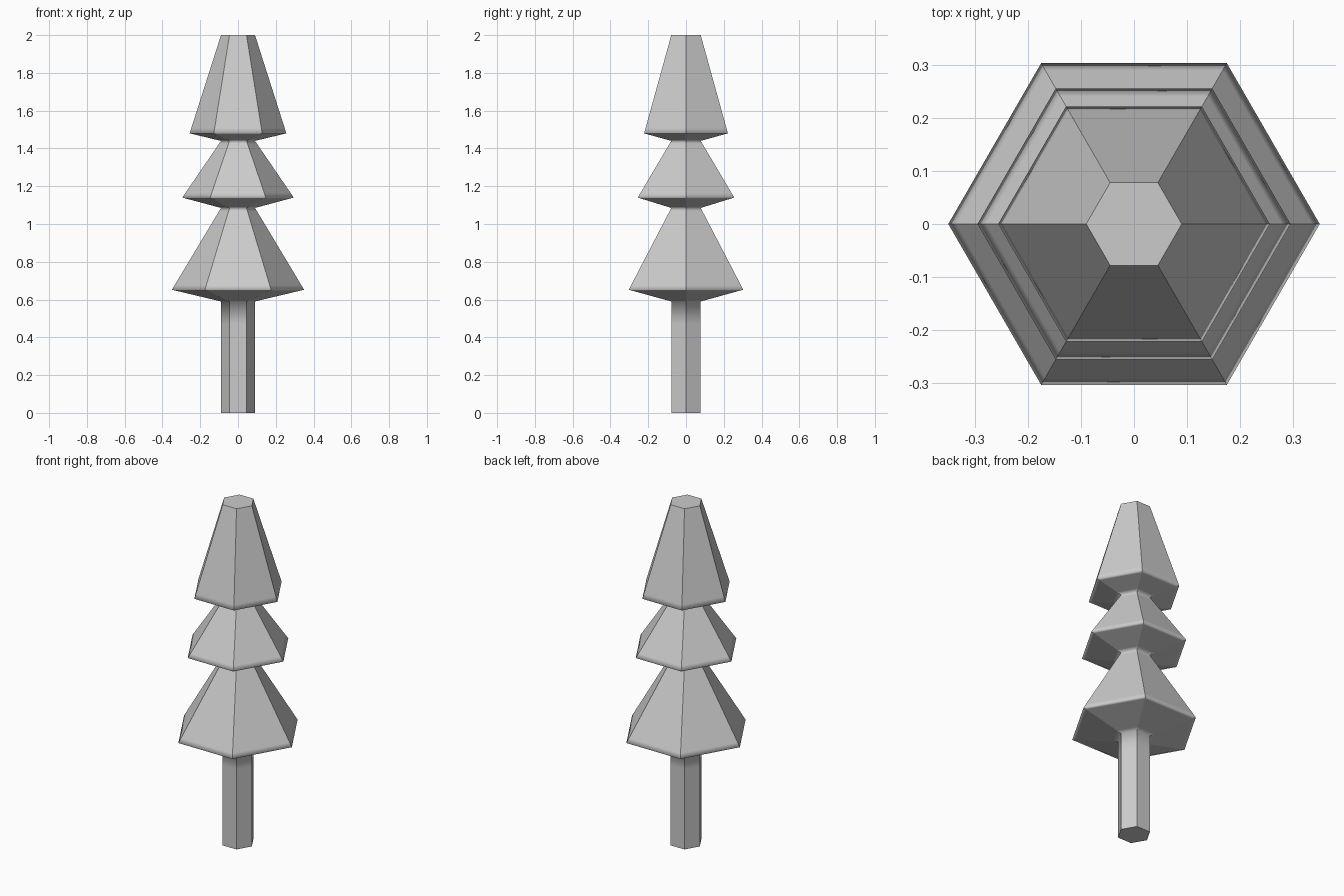
import bpy, bmesh, math

if "Cube" in bpy.data.objects:
    bpy.data.objects.remove(bpy.data.objects["Cube"])

SIDES = 6
NECK = 0.09

# Tiers: lower neck z, rim radius, rim z
tiers = [(0.59, 0.35, 0.652), (1.085, 0.295, 1.14), (1.44, 0.256, 1.48)]

# Silhouette from the trunk foot to the flat top
corners = [(NECK, 0.0)]
for neck_z, rim_r, rim_z in tiers:
    corners += [(NECK, neck_z), (rim_r, rim_z)]
corners.append((NECK, 2.0))


def toward(a, b, dist):
    t = dist / math.dist(a, b)
    return tuple(p + (q - p) * t for p, q in zip(a, b))


# Support loops keep the shading blend close to each rim and neck
profile = [corners[0], (NECK, 0.47)]
for i in range(1, len(corners) - 1):
    here, nxt = corners[i], corners[i + 1]
    profile += [here, toward(here, nxt, 0.03), toward(nxt, here, 0.02)]
profile[-1] = corners[-1]

# Six-sided body
bm = bmesh.new()
rings = []
for r, z in profile:
    ring = []
    for k in range(SIDES):
        a = math.tau * k / SIDES
        ring.append(bm.verts.new((r * math.cos(a), r * math.sin(a), z)))
    rings.append(ring)
for lo, hi in zip(rings, rings[1:]):
    for k in range(SIDES):
        n = (k + 1) % SIDES
        bm.faces.new((lo[k], lo[n], hi[n], hi[k]))

# Flat foot and top
bm.faces.new(rings[0][::-1])
bm.faces.new(rings[-1])

# Smooth along the height, crisp at the corner ridges and caps
for f in bm.faces:
    f.smooth = True
caps = {rings[0][0].co.z, rings[-1][0].co.z}
for e in bm.edges:
    a, b = (v.co.z for v in e.verts)
    level = abs(a - b) < 1e-6
    e.smooth = level and a not in caps

mesh = bpy.data.meshes.new("pine_tree")
bm.to_mesh(mesh)
bm.free()
tree = bpy.data.objects.new("pine_tree", mesh)
bpy.context.collection.objects.link(tree)
